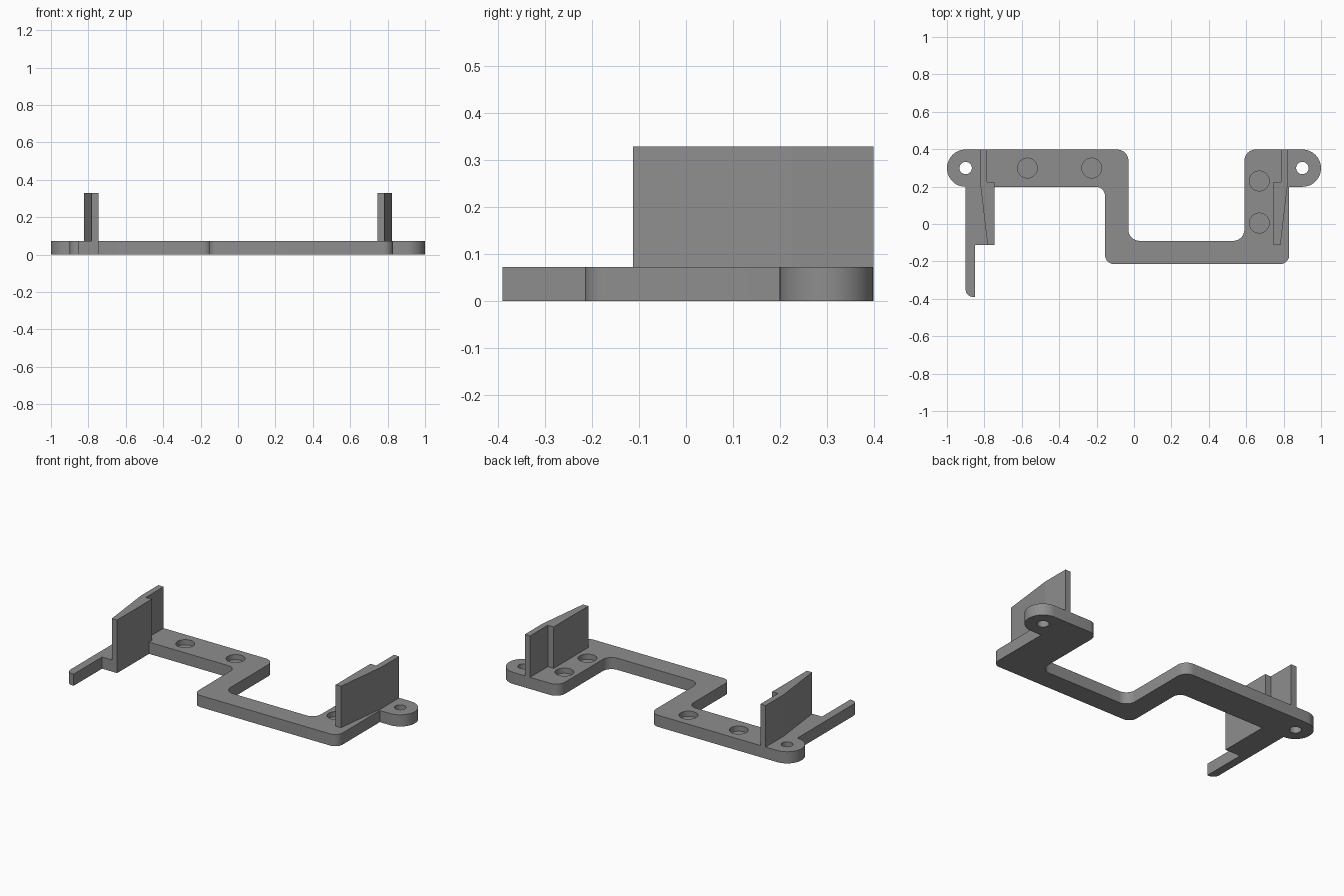
import bpy, bmesh, math
from mathutils import Vector

if "Cube" in bpy.data.objects:
    bpy.data.objects.remove(bpy.data.objects["Cube"])

T, H = 0.072, 0.328      # plate thickness, wall top

gray = bpy.data.materials.new("plain gray")
gray.diffuse_color = (0.27, 0.27, 0.27, 1)
gray.use_nodes = True
gray.node_tree.nodes["Principled BSDF"].inputs["Base Color"].default_value = gray.diffuse_color


def fillet(corners):
    """Round each (x, y, radius) corner of a polygon with an arc."""
    pts, n = [], len(corners)
    for i, (x, y, r) in enumerate(corners):
        p = Vector((x, y))
        if r == 0:
            pts.append(p)
            continue
        a = (Vector(corners[i - 1][:2]) - p).normalized()
        b = (Vector(corners[(i + 1) % n][:2]) - p).normalized()
        half = a.angle(b) / 2
        c = p + (a + b).normalized() * r / math.sin(half)
        s = p + a * r / math.tan(half) - c
        e = p + b * r / math.tan(half) - c
        sweep = s.angle(e)
        steps = 12
        for k in range(steps + 1):
            t = k / steps
            pts.append(c + (s * math.sin((1 - t) * sweep) + e * math.sin(t * sweep)) / math.sin(sweep))
    return pts


def prism(name, pts, z0, z1, bottom=True):
    """Extrude a flat outline between two heights."""
    bm = bmesh.new()
    lo = [bm.verts.new((p[0], p[1], z0)) for p in pts]
    hi = [bm.verts.new((p[0], p[1], z1)) for p in pts]
    n = len(pts)
    for i in range(n):
        j = (i + 1) % n
        bm.faces.new((lo[i], lo[j], hi[j], hi[i]))
    bm.faces.new(hi)
    if bottom:
        bm.faces.new(lo[::-1])
    bmesh.ops.remove_doubles(bm, verts=bm.verts, dist=1e-5)
    bmesh.ops.recalc_face_normals(bm, faces=bm.faces)
    me = bpy.data.meshes.new(name)
    bm.to_mesh(me)
    bm.free()
    ob = bpy.data.objects.new(name, me)
    bpy.context.collection.objects.link(ob)
    me.materials.append(gray)
    return ob


def smooth(ob):
    bpy.ops.object.select_all(action='DESELECT')
    ob.select_set(True)
    bpy.context.view_layer.objects.active = ob
    bpy.ops.object.shade_smooth_by_angle(angle=math.radians(30))


# Base plate: stepped strip with an ear at each end and a thin front leg
plate = prism("base_plate", fillet([
    (-0.03, 0.398, 0.06), (-1.0, 0.398, 0.0995), (-1.0, 0.199, 0.0995),
    (-0.9, 0.199, 0), (-0.9, -0.39, 0.04), (-0.85, -0.39, 0),
    (-0.85, -0.113, 0), (-0.747, -0.113, 0), (-0.747, 0.199, 0),
    (-0.155, 0.199, 0.05), (-0.155, -0.215, 0.05), (0.83, -0.215, 0.05),
    (0.83, 0.199, 0), (1.0, 0.199, 0.0995), (1.0, 0.398, 0.0995),
    (0.59, 0.398, 0.06), (0.59, -0.09, 0.06), (-0.03, -0.09, 0.06),
]), 0, T)

# Through holes in the ears, blind round pockets in the strip
holes = [(-0.9, 0.299, 0.033, -0.1), (0.9, 0.299, 0.033, -0.1)]
holes += [(x, y, 0.053, 0.04) for x, y in
          ((-0.57, 0.299), (-0.226, 0.299), (0.67, 0.23), (0.67, 0.005))]
for x, y, r, z in holes:
    ring = [(x + r * math.cos(k * math.tau / 40), y + r * math.sin(k * math.tau / 40))
            for k in range(40)]
    cutter = prism("hole_cutter", ring, z, 0.2)
    cutter.hide_render = True
    mod = plate.modifiers.new("hole", 'BOOLEAN')
    mod.object, mod.operation, mod.solver = cutter, 'DIFFERENCE', 'EXACT'
    bpy.context.view_layer.objects.active = plate
    bpy.ops.object.modifier_apply(modifier="hole")
    bpy.data.objects.remove(cutter, do_unlink=True)
smooth(plate)

# Upright side walls: thin at the back, stepped inward, tapering to the front
wall = [(0.823, 0.398), (0.787, 0.398), (0.787, 0.225), (0.747, 0.225),
        (0.747, -0.113), (0.783, -0.113), (0.823, 0.225)]
for name, s in (("left_wall", -1), ("right_wall", 1)):
    prism(name, [(s * x, y) for x, y in wall], T, H, bottom=False)

# Open wall bottoms rest on the plate, so orient their faces outward
for name in ("left_wall", "right_wall"):
    me = bpy.data.objects[name].data
    top = max(me.polygons, key=lambda f: f.center.z)
    if top.normal.z < 0:
        me.flip_normals()
